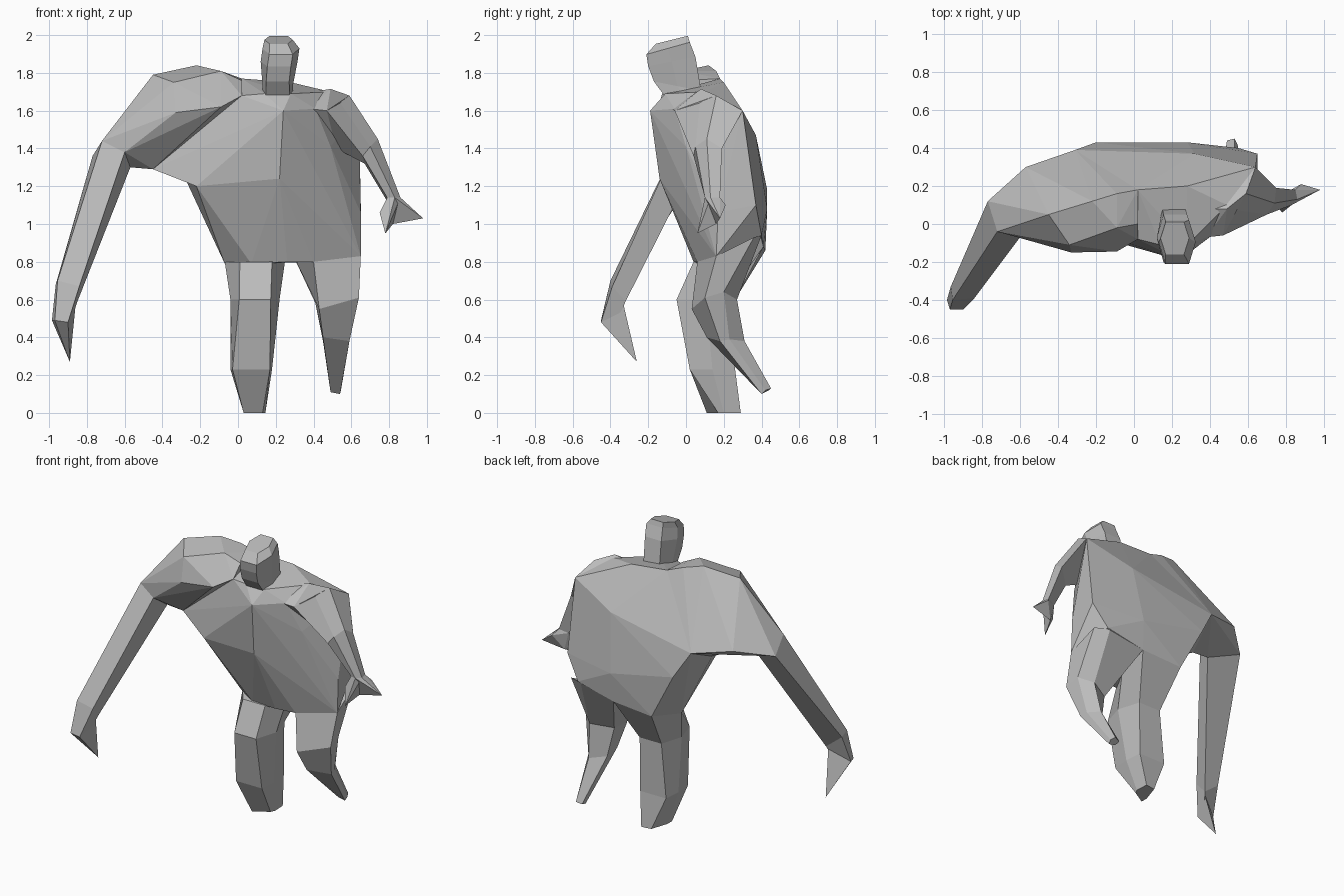
import bpy
import bmesh

default_cube = bpy.data.objects.get("Cube")
if default_cube:
    bpy.data.objects.remove(default_cube, do_unlink=True)

# One plain clay colour for the whole figure
clay = bpy.data.materials.new("clay_grey")
clay.use_nodes = True
grey = (0.5, 0.5, 0.5, 1)
clay.diffuse_color = grey
shader = next(n for n in clay.node_tree.nodes if n.type == "BSDF_PRINCIPLED")
shader.inputs["Base Color"].default_value = grey


def finish(name, bm):
    """Turn a bmesh into a flat shaded object."""
    bmesh.ops.recalc_face_normals(bm, faces=bm.faces[:])
    mesh = bpy.data.meshes.new(name)
    bm.to_mesh(mesh)
    bm.free()
    mesh.materials.append(clay)
    part = bpy.data.objects.new(name, mesh)
    bpy.context.scene.collection.objects.link(part)
    return part


def hull(name, corners):
    """Faceted solid wrapped around a handful of corners."""
    bm = bmesh.new()
    for corner in corners:
        bm.verts.new(corner)
    bmesh.ops.convex_hull(bm, input=bm.verts[:])
    loose = [v for v in bm.verts if not v.link_faces]
    bmesh.ops.delete(bm, geom=loose, context="VERTS")
    return finish(name, bm)


def loft(name, rings):
    """Skin a row of rings that share a corner count, and cap both ends."""
    bm = bmesh.new()
    loops = [[bm.verts.new(corner) for corner in ring] for ring in rings]
    for lower, upper in zip(loops, loops[1:]):
        count = len(lower)
        for i in range(count):
            j = (i + 1) % count
            bm.faces.new((lower[i], lower[j], upper[j], upper[i]))
    bm.faces.new(loops[0])
    bm.faces.new(loops[-1])
    return finish(name, bm)


def section(left, right, front, back, height, tilt=0, inset=0.18):
    """Six sided cross-section: narrow front and back, wide at the middle."""
    middle = (front + back) / 2
    trim = (right - left) * inset
    outline = [
        (left + trim, front), (right - trim, front), (right, middle),
        (right - trim, back), (left + trim, back), (left, middle),
    ]
    return [(x, y, height + tilt * (y - middle)) for x, y in outline]


# Torso: broad hunched trunk
breastbone = (.24, -.19, 1.6)
collar = (.02, -.08, 1.68)
nape = (.02, .18, 1.77)
ribs = [(-.22, -.06, 1.2), (-.27, .1, 1.22)]
armpit_front = (-.45, .04, 1.29)
armpit_back = (-.31, .39, 1.36)
left_blade = (.64, .3, 1.6)
crotch = (.27, .41, .88)
chest_front = [
    breastbone, collar, (.41, -.06, 1.61), (.22, -.14, 1.24), (.49, 0, 1.41),
    (.14, -.11, 1.69), (.28, -.11, 1.69),
]
left_side = [
    left_blade, (.635, .27, 1.35), (.65, .17, 1.06), (.65, .37, 1.1),
]
shoulder_line = [nape, (.28, .2, 1.75), (.41, .08, 1.69), (.49, .1, 1.7)]
back_ridge = [
    armpit_back, (.32, .37, 1.47), (-.2, .43, 1.18), (.28, .43, 1.08),
]
waist = [
    (-.07, .15, .79), (.07, .06, .79), (.26, .04, .8), (.4, .06, .8),
    (.65, .16, .83), (-.03, .42, .86), crotch, (.55, .4, .94),
]
hull("torso",
     chest_front + ribs + left_side + shoulder_line + back_ridge + waist)

# Flank: web of the trunk that reaches out under the right arm
hull("right_flank",
     ribs + [breastbone, collar, nape, armpit_front, armpit_back])

# Right arm: heavy shoulder and upper arm, then a long forearm
shoulder_top = [
    (-.45, .05, 1.79), (-.22, .12, 1.84), (-.09, .16, 1.81),
    (-.09, -.02, 1.81), (.02, 0, 1.76),
]
shoulder_front = [(-.34, -.11, 1.75), (-.33, -.15, 1.59), (-.09, -.145, 1.62)]
shoulder_root = [nape, collar, armpit_front, armpit_back, (-.57, .3, 1.41)]
right_elbow = [
    (-.77, .12, 1.36), (-.72, -.04, 1.44),
    (-.6, -.07, 1.38), (-.57, .04, 1.3),
]
hull("right_upper_arm",
     shoulder_top + shoulder_front + shoulder_root + right_elbow)

right_wrist = [
    (-.965, -.33, .68), (-.955, -.4, .7), (-.84, -.39, .67), (-.85, -.32, .59),
]
right_knuckles = [
    (-.985, -.4, .49), (-.97, -.45, .49), (-.9, -.45, .48), (-.88, -.36, .5),
]
loft("right_forearm", [right_elbow, right_wrist, right_knuckles])
hull("right_hand", right_knuckles + [(-.89, -.26, .27), (-.86, -.33, .57)])

# Left arm: slim, hanging beside the trunk and rooted at the shoulder blade
left_shoulder = [
    (.47, -.06, 1.6), (.49, .08, 1.715), (.59, .16, 1.68),
    left_blade, (.52, .1, 1.4),
]
left_elbow = [
    (.66, .04, 1.36), (.7, .05, 1.41), (.74, .11, 1.45),
    (.75, .19, 1.4), (.67, .13, 1.32),
]
left_wrist = [
    (.79, .11, 1.14), (.83, .1, 1.14), (.86, .13, 1.14),
    (.85, .18, 1.14), (.79, .16, 1.12),
]
hull("left_shoulder", left_shoulder + [
    (.38, -.07, 1.61), (.4, .08, 1.7), (.45, .18, 1.6)])
loft("left_arm", [left_shoulder, left_elbow, left_wrist])
palm = [(.82, .16, 1), (.8, .12, 1.13)]
hull("left_fingers", left_wrist + palm + [(.98, .18, 1.03), (.88, .21, 1.1)])
hull("left_thumb", left_wrist + palm + [(.78, .06, .95), (.75, .1, 1.06)])

# Right leg: thick and planted, with the foot turned slightly
right_hip = [
    (.01, .04, .8), (.18, .04, .8), (.25, .18, .81),
    crotch, (-.03, .42, .86), (-.07, .15, .8),
]
right_foot = [
    (.03, .11, 0), (.13, .17, 0), (.145, .2, 0),
    (.14, .29, 0), (.07, .28, 0), (.03, .16, 0),
]
loft("right_leg", [
    right_hip,
    section(-.04, .22, -.05, .26, .6),
    section(-.04, .18, .02, .26, .23, inset=.05),
    right_foot,
])

# Left leg: thin, turned outwards and trailing behind
left_hip = [
    (.4, .06, .8), (.65, .16, .83), (.63, .36, .93), (.53, .4, .94), crotch,
]
left_knee = [
    (.43, .03, .55), (.64, .1, .61), (.63, .2, .64),
    (.55, .27, .6), (.41, .2, .58),
]
left_shin = [
    (.45, .11, .4), (.59, .18, .38), (.58, .23, .39),
    (.53, .31, .38), (.45, .22, .38),
]
left_foot = [
    (.49, .4, .11), (.54, .4, .1), (.545, .42, .12),
    (.53, .45, .13), (.49, .44, .12),
]
loft("left_leg", [left_hip, left_knee, left_shin, left_foot])

# Head: leaning forward on a short neck
loft("head", [
    section(.13, .29, -.1, .08, 1.66, inset=.1),
    section(.13, .29, -.17, .08, 1.73, tilt=-.2, inset=.12),
    section(.12, .315, -.2, .05, 1.86, tilt=.2),
    section(.13, .325, -.21, .02, 1.93, tilt=.28),
    section(.14, .29, -.16, .01, 1.975, tilt=.25),
])
